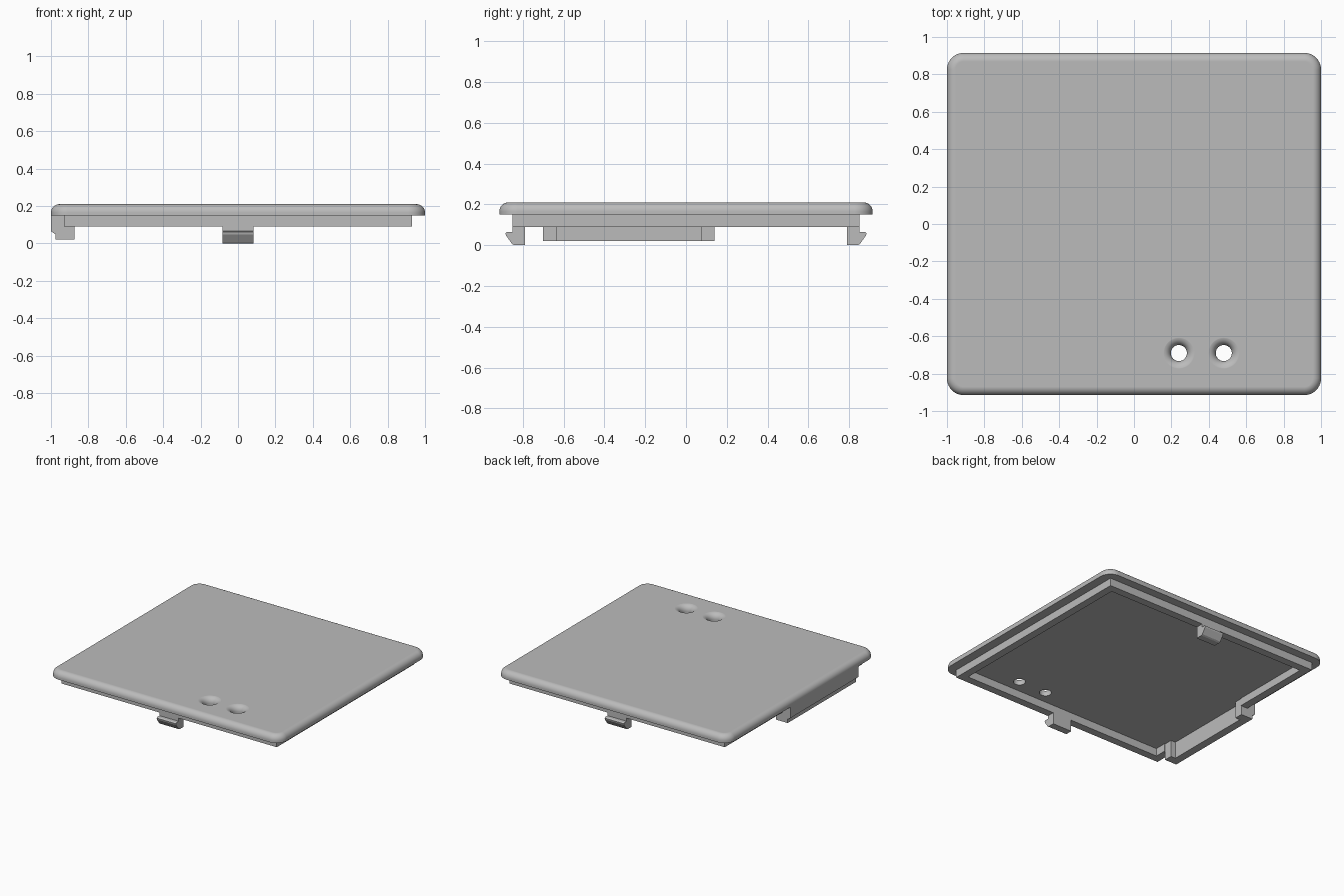
import bpy, bmesh
from math import sin, cos, pi
from mathutils import Vector

cube = bpy.data.objects.get("Cube")
if cube:
    bpy.data.objects.remove(cube, do_unlink=True)

grey = bpy.data.materials.new("light grey plastic")
grey.use_nodes = True
colour = (0.5, 0.5, 0.5, 1)
grey.diffuse_color = colour
grey.node_tree.nodes["Principled BSDF"].inputs["Base Color"].default_value = colour


def make(name, bm):
    bmesh.ops.recalc_face_normals(bm, faces=bm.faces)
    mesh = bpy.data.meshes.new(name)
    bm.to_mesh(mesh)
    bm.free()
    mesh.materials.append(grey)
    obj = bpy.data.objects.new(name, mesh)
    bpy.context.collection.objects.link(obj)
    return obj


def loft(name, rings):
    """Skin a stack of equal point rings and cap both ends."""
    bm = bmesh.new()
    loops = [[bm.verts.new(p) for p in ring] for ring in rings]
    n = len(loops[0])
    for a, b in zip(loops, loops[1:]):
        for i in range(n):
            j = (i + 1) % n
            bm.faces.new((a[i], a[j], b[j], b[i]))
    bm.faces.new(loops[0])
    bm.faces.new(loops[-1])
    return make(name, bm)


def prism(name, profile, axis, lo, hi):
    """Extrude a 2D profile along x, y or z."""
    place = {"x": lambda a, b, h: (h, a, b),
             "y": lambda a, b, h: (a, h, b),
             "z": lambda a, b, h: (a, b, h)}[axis]
    return loft(name, [[place(a, b, h) for a, b in profile] for h in (lo, hi)])


def rounded_ring(hx, hy, r, z, steps=10):
    ring = []
    for k, (sx, sy) in enumerate([(1, 1), (-1, 1), (-1, -1), (1, -1)]):
        for i in range(steps + 1):
            t = (k + i / steps) * pi / 2
            ring.append((sx * (hx - r) + r * cos(t), sy * (hy - r) + r * sin(t), z))
    return ring


def smooth(obj):
    bpy.ops.object.select_all(action="DESELECT")
    obj.select_set(True)
    bpy.context.view_layer.objects.active = obj
    bpy.ops.object.shade_smooth_by_angle(angle=pi / 6)


# Cover plate with a rounded top edge
BASE, TOP, FILLET = 0.15, 0.21, 0.045
arc = [i / 8 * pi / 2 for i in range(9)]
rings = [rounded_ring(1, 0.915, 0.09, BASE)]
for a in arc:
    inset = FILLET * (1 - cos(a))
    rings.append(rounded_ring(1 - inset, 0.915 - inset, 0.09 - inset,
                              TOP - FILLET + FILLET * sin(a)))
plate = loft("cover_plate", rings)

# Two flared holes through the plate
profile = [(0.043, BASE - 0.05)]
profile += [(0.043 + FILLET * (1 - cos(a)), TOP - FILLET + FILLET * sin(a) + 0.0005) for a in arc]
profile += [(0.088, TOP + 0.05)]
bpy.context.view_layer.objects.active = plate
for x in (0.24, 0.48):
    cutter = loft("hole_cutter", [[(x + r * cos(i * pi / 20), -0.69 + r * sin(i * pi / 20), z)
                                   for i in range(40)] for r, z in profile])
    cutter.hide_render = True
    cut = plate.modifiers.new("hole", "BOOLEAN")
    cut.object = cutter
    cut.operation = "DIFFERENCE"
    cut.solver = "EXACT"
    bpy.ops.object.modifier_apply(modifier=cut.name)
    bpy.data.objects.remove(cutter, do_unlink=True)
smooth(plate)
plate.modifiers.new("flat_top_shading", "WEIGHTED_NORMAL").keep_sharp = True

# Locating rim under the plate, open where the side latch sits
X, Y, T = 0.93, 0.85, 0.06
Y0, Y1 = -0.70, 0.14
prism("locating_rim",
      [(-X, Y1), (-X, Y), (X, Y), (X, -Y), (-X, -Y), (-X, Y0),
       (T - X, Y0), (T - X, T - Y), (X - T, T - Y), (X - T, Y - T), (T - X, Y - T), (T - X, Y1)],
      "z", 0.09, BASE)

# Side latch: stepped outer wall with a return at each end
prism("latch_wall",
      [(-1, BASE), (-1, 0.065), (-0.977, 0.05), (-0.977, 0.02), (-0.915, 0.02), (-0.915, BASE)],
      "y", Y0, Y1)
for name, a, b in (("front", Y0, Y0 + 0.065), ("back", Y1 - 0.065, Y1)):
    prism("latch_return_" + name,
          [(-0.915, 0.02), (-0.875, 0.02), (-0.875, BASE), (-0.915, BASE)], "y", a, b)

# Hooked snap clips at front and back
hook = [(0.79, 0.09), (0.85, 0.09), (0.85, 0.066), (0.875, 0.066), (0.885, 0.06),
        (0.882, 0.048), (0.852, 0.006), (0.84, 0), (0.79, 0)]
for name, side in (("front", -1), ("back", 1)):
    prism("snap_clip_" + name, [(side * y, z) for y, z in hook], "x", -0.083, 0.083)
